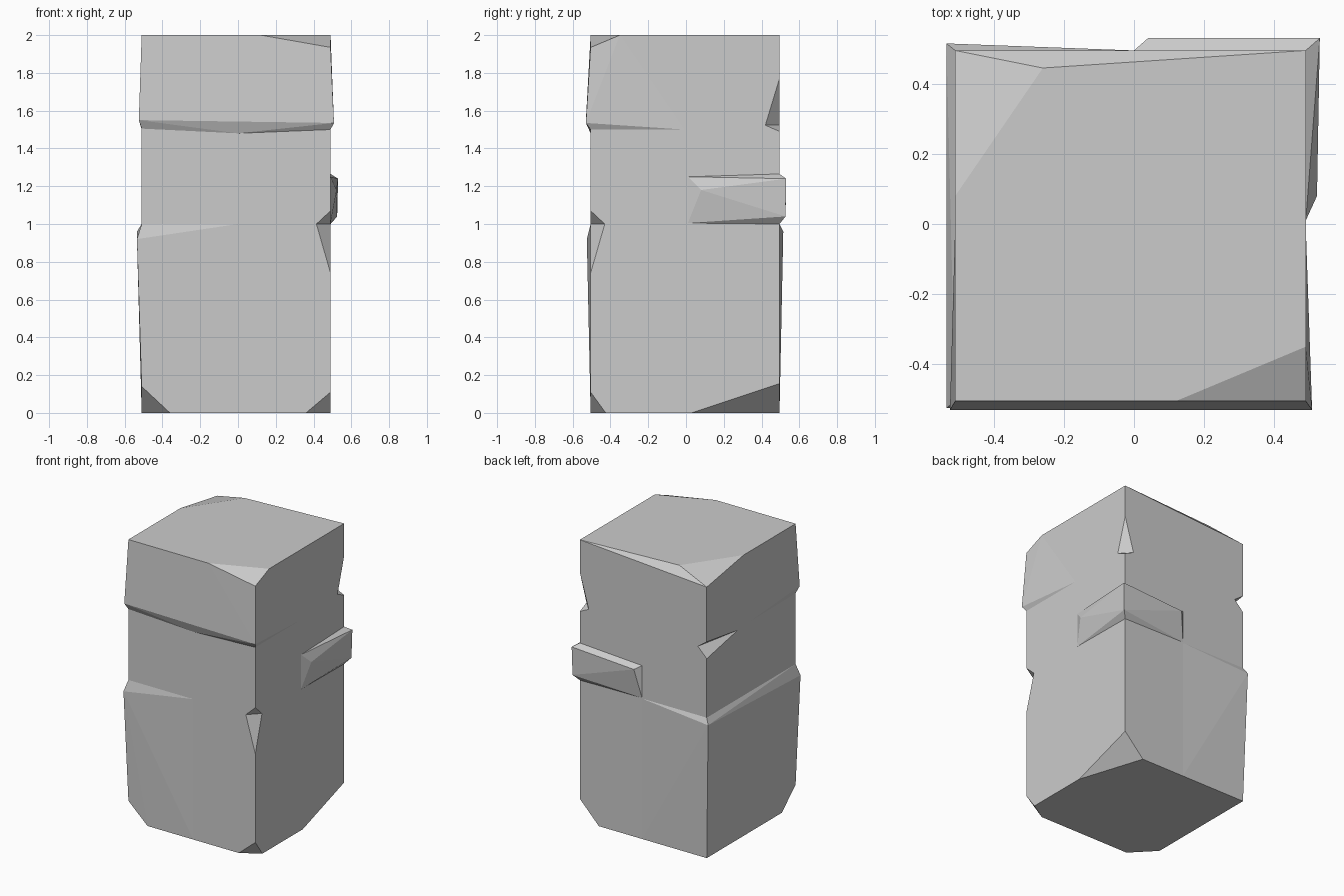
import bpy
import bmesh
from mathutils import Vector

cube = bpy.data.objects.get("Cube")
if cube:
    bpy.data.objects.remove(cube, do_unlink=True)

stone = bpy.data.materials.new("grey stone")
stone.use_nodes = True
grey = (0.6, 0.6, 0.6, 1)
stone.diffuse_color = grey
stone.node_tree.nodes["Principled BSDF"].inputs["Base Color"].default_value = grey

# Block sides
L, R, F, B = -0.51, 0.49, -0.505, 0.495


def hull(name, points):
    """Flat-faced convex solid around a few corner points."""
    bm = bmesh.new()
    for p in points:
        bm.verts.new(p)
    res = bmesh.ops.convex_hull(bm, input=bm.verts)
    spare = [v for v in res["geom_interior"] + res["geom_unused"]
             if isinstance(v, bmesh.types.BMVert) and v.is_valid and not v.link_faces]
    bmesh.ops.delete(bm, geom=list(set(spare)), context='VERTS')
    bmesh.ops.dissolve_limit(bm, angle_limit=0.001, verts=bm.verts, edges=bm.edges)
    bmesh.ops.recalc_face_normals(bm, faces=bm.faces)
    mesh = bpy.data.meshes.new(name)
    bm.to_mesh(mesh)
    bm.free()
    mesh.materials.append(stone)
    ob = bpy.data.objects.new(name, mesh)
    bpy.context.collection.objects.link(ob)
    return ob


def combine(target, other, operation):
    mod = target.modifiers.new(other.name, 'BOOLEAN')
    mod.object, mod.operation, mod.solver = other, operation, 'EXACT'
    bpy.context.view_layer.objects.active = target
    bpy.ops.object.modifier_apply(modifier=mod.name)
    bpy.data.objects.remove(other, do_unlink=True)


# Chipped corners of the top and the base
top = [(L, F, 2), (0.12, F, 2), (R, -0.35, 2), (R, F, 1.935),
       (R, B, 2), (-0.26, 0.445, 2), (L, 0.08, 2), (L, B, 1.93)]
base = [(0.36, F, 0), (R, F, 0.11), (R, -0.425, 0), (R, 0.03, 0), (R, B, 0.155),
        (0.34, B, 0), (L, B, 0), (L, -0.35, 0), (L, F, 0.14), (-0.36, F, 0)]
block = hull("stone_block", top + base)

# Upper layer overhanging the front
upper = hull("upper_layer", top[:4] + [
    (L, 0, 2), (-0.525, -0.53, 1.55), (0.508, -0.53, 1.535), (L, F, 1.505),
    (R, F, 1.5), (0, F, 1.48), (R, -0.01, 1.5), (L, 0, 1.5), (0, -0.3, 1.6)])

# Lower layer bulging on the right-hand side of the model
lower = hull("lower_layer", [
    (-0.535, -0.525, 0.92), (L, F, 1), (0, F, 1), (-0.535, 0.515, 0.96),
    (L, B, 1), (0, B, 1), (0, F, 0), (0, B, 0)] + base[-4:])

# Raised slab wrapping the back left corner
corner = [(R, B, 1.265), (0.53, 0.53, 1.24), (0.525, 0.527, 1.04), (R, B, 1)]
inside = [(0.4, 0.4, 1.2), (0.4, 0.4, 1.05)]
side_slab = hull("side_slab", corner + inside + [
    (R, 0.01, 1.25), (0.522, 0.08, 1.18), (R, 0.01, 1.005)])
back_slab = hull("back_slab", corner + inside + [
    (0, B, 1.235), (0.04, 0.53, 1.21), (0, B, 1.005)])

for part in (upper, lower, side_slab, back_slab):
    combine(block, part, 'UNION')


# Wedge notches in the upright edges
def notch(x, y, along_x, along_y, high, mid, low):
    a, b = Vector((along_x, y, mid)), Vector((x, along_y, mid))
    centre = (a + b) / 2
    points = [a, b, Vector((x, y, high)), Vector((x, y, low))]
    cutter = hull("notch", [centre + (p - centre) * 1.4 for p in points])
    cutter.hide_render = True
    combine(block, cutter, 'DIFFERENCE')


notch(R, F, 0.415, -0.43, 1.07, 1.0, 0.74)
notch(R, B, 0.42, 0.42, 1.77, 1.523, 1.49)
notch(L, B, -0.44, 0.147, 1.54, 1.49, 1.42)
